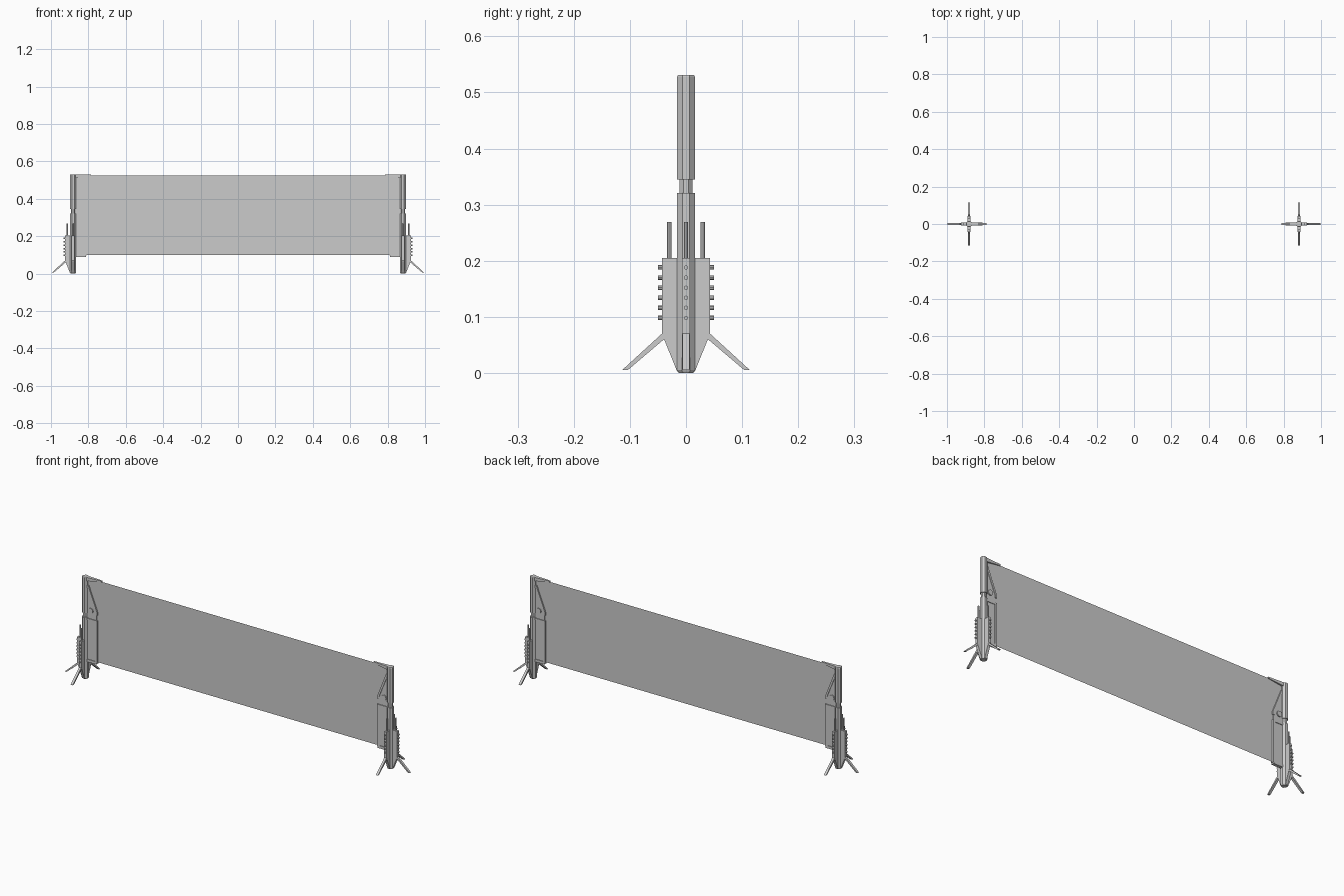
import bpy, bmesh, math
from mathutils import Matrix, Vector

if "Cube" in bpy.data.objects:
    bpy.data.objects.remove(bpy.data.objects["Cube"])

CX = 0.882          # x of the right-hand post axis


def finish(name, bm, mirror=True):
    bmesh.ops.recalc_face_normals(bm, faces=bm.faces)
    me = bpy.data.meshes.new(name)
    bm.to_mesh(me)
    bm.free()
    ob = bpy.data.objects.new(name, me)
    bpy.context.collection.objects.link(ob)
    if mirror:
        ob.modifiers.new("mirror", 'MIRROR').use_axis = (True, False, False)
    return ob


def prism(bm, pts, half, m=None):
    """Extrude an (x, z) outline to +-half in y."""
    m = m or Matrix()
    a = [bm.verts.new(m @ Vector((x, -half, z))) for x, z in pts]
    b = [bm.verts.new(m @ Vector((x, half, z))) for x, z in pts]
    bm.faces.new(a)
    bm.faces.new(b[::-1])
    for i in range(len(a)):
        j = (i + 1) % len(a)
        bm.faces.new((a[i], a[j], b[j], b[i]))


def rect(x0, x1, z0, z1):
    return [(x0, z0), (x1, z0), (x1, z1), (x0, z1)]


def cyl(bm, r, depth, m, n=8):
    bmesh.ops.create_cone(bm, cap_ends=True, segments=n, radius1=r, radius2=r,
                          depth=depth, matrix=m)


# Octagonal post, lathed from a radius/height profile
bm = bmesh.new()
profile = [(0.013, 0), (0.016, 0.005), (0.016, 0.321), (0.0115, 0.321),
           (0.0115, 0.345), (0.016, 0.345), (0.016, 0.528), (0.014, 0.531)]
rings = []
for r, z in profile:
    R = r / math.cos(math.pi / 8)
    rings.append([bm.verts.new((CX + R * math.cos(math.pi / 8 + k * math.pi / 4),
                                R * math.sin(math.pi / 8 + k * math.pi / 4), z))
                  for k in range(8)])
for lo, hi in zip(rings, rings[1:]):
    for k in range(8):
        j = (k + 1) % 8
        bm.faces.new((lo[k], lo[j], hi[j], hi[k]))
bm.faces.new(rings[0][::-1])
bm.faces.new(rings[-1])
finish("post", bm)

# Three fins with feet, rods and knobs around each post
fins, feet, rods, knobs = (bmesh.new() for _ in range(4))
for ang in (-90, 0, 90):
    m = Matrix.Translation((CX, 0, 0)) @ Matrix.Rotation(math.radians(ang), 4, 'Z')
    prism(fins, [(0.01, 0.003), (0.016, 0.003), (0.043, 0.07), (0.043, 0.205),
                 (0.01, 0.205)], 0.007, m)
    prism(feet, [(0.038, 0.061), (0.104, 0.005), (0.114, 0.005), (0.043, 0.07),
                 (0.038, 0.07)], 0.006, m)
    cyl(rods, 0.004, 0.07, m @ Matrix.Translation((0.03, 0, 0.234)))
    for i in range(6):
        cyl(knobs, 0.004, 0.012, m @ Matrix.Translation((0.044, 0, 0.098 + 0.018 * i))
            @ Matrix.Rotation(math.pi / 2, 4, 'Y'))
finish("side_fins", fins)
finish("feet", feet)
finish("antenna_rods", rods)
finish("fin_knobs", knobs)

# Lower clamp plate with a raised rail along its inner edge
bm = bmesh.new()
prism(bm, rect(0.815, 0.87, 0.10, 0.315), 0.005)
finish("clamp_plate", bm)
bm = bmesh.new()
prism(bm, rect(0.81, 0.822, 0.098, 0.318), 0.008)
prism(bm, rect(0.815, 0.87, 0.308, 0.318), 0.008)
prism(bm, rect(0.813, 0.87, 0.09, 0.104), 0.008)
finish("clamp_rails", bm)

# Upper gusset, its sloping rail and pivot disc
bm = bmesh.new()
prism(bm, [(0.87, 0.318), (0.815, 0.318), (0.815, 0.36), (0.863, 0.484),
           (0.87, 0.484)], 0.004)
finish("gusset", bm)
bm = bmesh.new()
prism(bm, [(0.81, 0.345), (0.81, 0.362), (0.861, 0.49), (0.87, 0.49),
           (0.87, 0.484), (0.819, 0.358), (0.819, 0.345)], 0.007)
finish("gusset_rail", bm)
bm = bmesh.new()
cyl(bm, 0.014, 0.018, Matrix.Translation((0.847, 0, 0.36))
    @ Matrix.Rotation(math.pi / 2, 4, 'X'), 16)
finish("pivot_disc", bm)

# Top arm, narrowing towards its tip
bm = bmesh.new()
prism(bm, [(0.785, 0.524), (0.87, 0.512), (0.87, 0.531), (0.785, 0.531)], 0.009)
for v in bm.verts:
    if v.co.x < 0.8:
        v.co.y *= 0.4
finish("top_arm", bm)

# Flat barrier sheet
bm = bmesh.new()
bm.faces.new([bm.verts.new(p) for p in
              ((-0.87, 0, 0.10), (0.87, 0, 0.10), (0.87, 0, 0.526), (-0.87, 0, 0.526))])
finish("barrier_sheet", bm, mirror=False)
